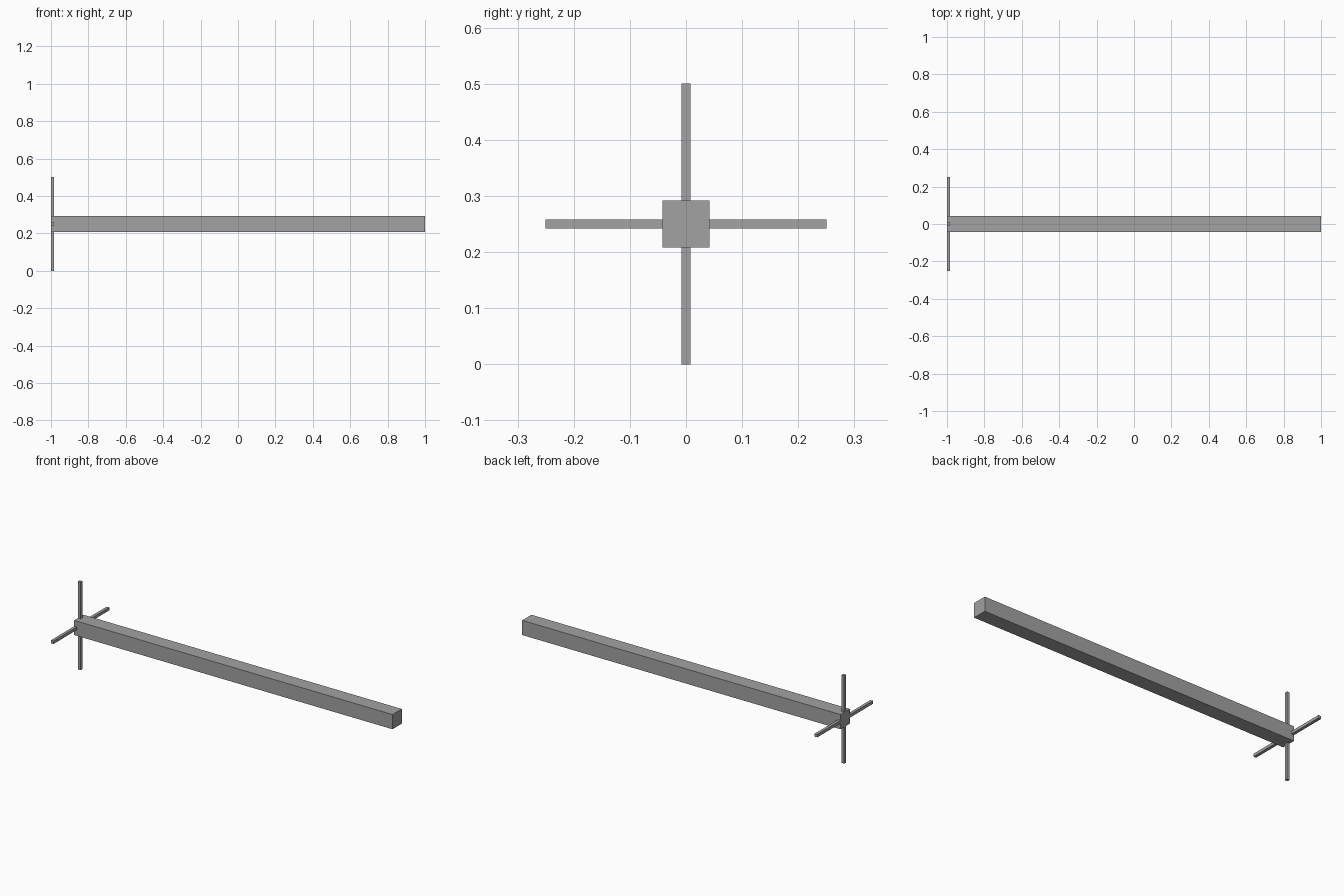
import bpy

# Remove the default cube only
if "Cube" in bpy.data.objects:
    bpy.data.objects.remove(bpy.data.objects["Cube"], do_unlink=True)

GREY = (0.36, 0.36, 0.36, 1)
mat = bpy.data.materials.new("plain grey")
mat.use_nodes = True
mat.diffuse_color = GREY
mat.node_tree.nodes["Principled BSDF"].inputs["Base Color"].default_value = GREY

LENGTH = 2.0
BEAM = LENGTH / 24      # beam thickness
ROD = LENGTH / 120      # rod thickness
SPAN = LENGTH / 4       # rod length
AXIS_Z = SPAN / 2       # height of the beam's axis


def box(name, x, size):
    """Box centred on the beam's axis at the given x."""
    bpy.ops.mesh.primitive_cube_add(size=1, location=(x, 0, AXIS_Z))
    obj = bpy.context.object
    obj.name = name
    obj.scale = size
    bpy.ops.object.transform_apply(location=False, rotation=False, scale=True)
    obj.data.materials.append(mat)
    return obj


# Long square beam
box("beam", 0, (LENGTH, BEAM, BEAM))

# Crossed rods through the right end of the beam
rod_x = -LENGTH / 2 + ROD / 2
box("upright_rod", rod_x, (ROD, ROD, SPAN))
box("level_rod", rod_x, (ROD, SPAN, ROD))
